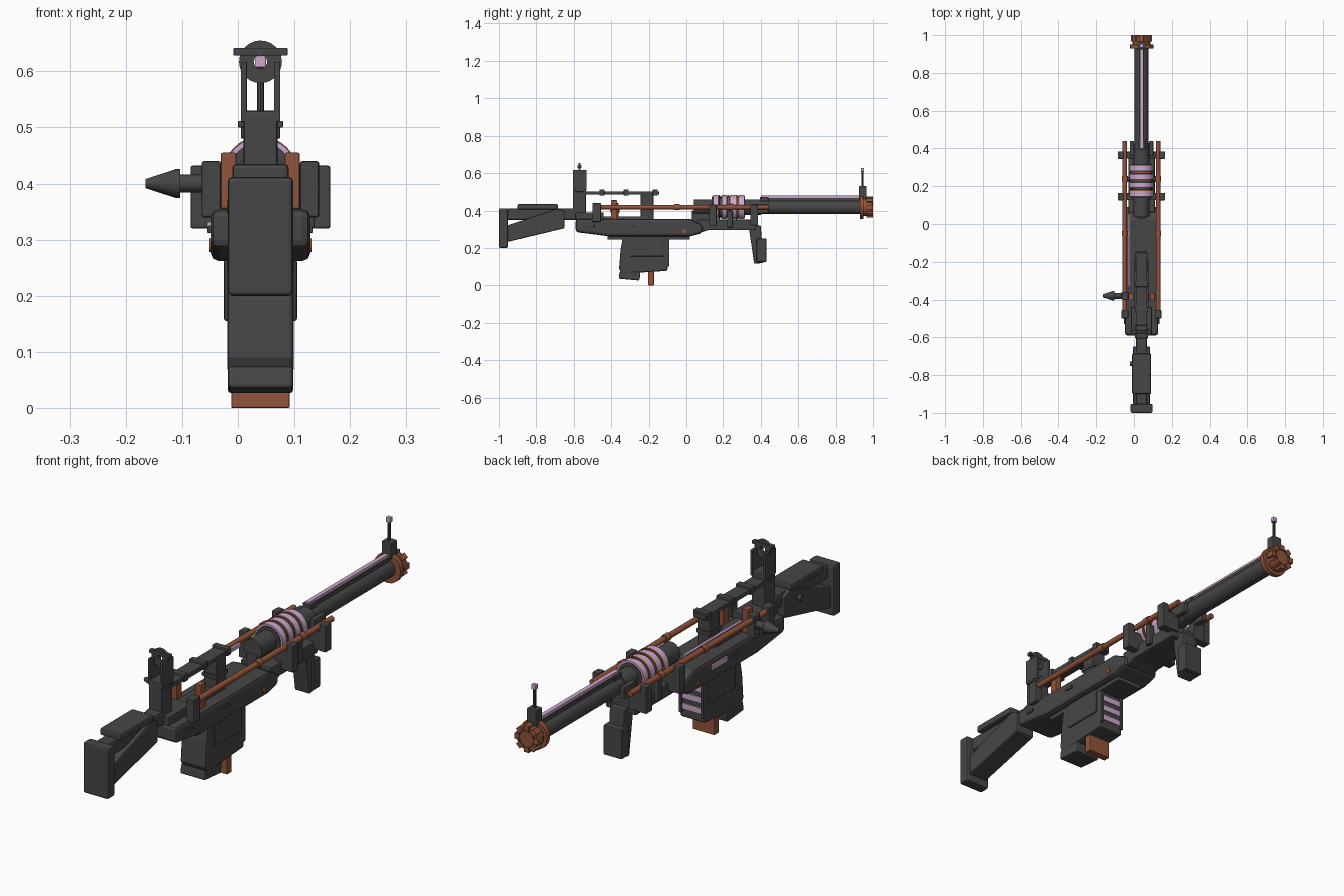
import bpy, bmesh, math
from mathutils import Matrix

if "Cube" in bpy.data.objects:
    bpy.data.objects.remove(bpy.data.objects["Cube"])

CX, BZ = 0.04, 0.418          # centre plane and bore height


def mat(name, c):
    m = bpy.data.materials.new(name)
    m.diffuse_color = (*c, 1)
    m.use_nodes = True
    m.node_tree.nodes["Principled BSDF"].inputs["Base Color"].default_value = m.diffuse_color
    return m


DARK = mat("dark_grey", (0.062, 0.062, 0.062))
RUST = mat("rust_orange", (0.29, 0.088, 0.042))
LILAC = mat("pale_lilac", (0.60, 0.40, 0.60))


def finish(bm, name, m, bevel=0.0, smooth=False):
    bmesh.ops.recalc_face_normals(bm, faces=bm.faces[:])
    me = bpy.data.meshes.new(name)
    bm.to_mesh(me)
    bm.free()
    me.materials.append(m)
    ob = bpy.data.objects.new(name, me)
    bpy.context.collection.objects.link(ob)
    if bevel:
        b = ob.modifiers.new("bevel", 'BEVEL')
        b.width, b.segments, b.limit_method = bevel, 2, 'ANGLE'
    if smooth:
        bpy.ops.object.select_all(action='DESELECT')
        ob.select_set(True)
        bpy.context.view_layer.objects.active = ob
        bpy.ops.object.shade_smooth_by_angle(angle=math.radians(35))
    return ob


def box(name, x, y, z, m=DARK, bevel=0.004):
    bm = bmesh.new()
    bmesh.ops.create_cube(bm, size=1)
    for v in bm.verts:
        v.co = [(a + b) / 2 + c * (b - a) for (a, b), c in zip((x, y, z), v.co)]
    return finish(bm, name, m, bevel)


def mid(name, half, y, z, m=DARK, bevel=0.004):
    return box(name, (CX - half, CX + half), y, z, m, bevel)


def pair(name, near, far, y, z, m=DARK, bevel=0.004):
    for side, s in (("left", -1), ("right", 1)):
        box(f"{name}_{side}", tuple(sorted((CX + s * near, CX + s * far))), y, z, m, bevel)


def profile(name, half, pts, m=DARK, bevel=0.006):
    # side outline (y, z) extruded across x
    bm = bmesh.new()
    f = bm.faces.new([bm.verts.new((CX - half, y, z)) for y, z in pts])
    r = bmesh.ops.extrude_face_region(bm, geom=[f])
    for g in r["geom"]:
        if isinstance(g, bmesh.types.BMVert):
            g.co.x += 2 * half
    return finish(bm, name, m, bevel)


def cyl(name, axis, c, r, a, b, m=DARK, n=24, r2=None, bore=0, bevel=0):
    # cylinder along an axis from a to b; c holds the other two coordinates
    bm = bmesh.new()
    bmesh.ops.create_cone(bm, cap_ends=True, segments=n, radius1=r,
                          radius2=r if r2 is None else r2, depth=b - a)
    if bore:
        top = max(bm.faces, key=lambda f: f.calc_center_median().z)
        bmesh.ops.inset_region(bm, faces=[top], thickness=bore)
        for v in top.verts:
            v.co.z -= 0.06
    h = (a + b) / 2
    if axis == 'Y':
        t = Matrix.Translation((c[0], h, c[1])) @ Matrix.Rotation(-math.pi / 2, 4, 'X')
    elif axis == 'X':
        t = Matrix.Translation((h, c[0], c[1])) @ Matrix.Rotation(math.pi / 2, 4, 'Y')
    else:
        t = Matrix.Translation((c[0], c[1], h))
    bmesh.ops.transform(bm, matrix=t, verts=bm.verts[:])
    return finish(bm, name, m, bevel, n > 10)


BORE = (CX, BZ)

# stock
mid("butt_plate", 0.058, (-1.0, -0.952), (0.20, 0.412), bevel=0.008)
profile("stock_strut", 0.045, [(-0.955, 0.232), (-0.65, 0.305), (-0.648, 0.395),
                               (-0.685, 0.41), (-0.94, 0.325), (-0.955, 0.32)])
mid("cheek_rest", 0.05, (-0.90, -0.685), (0.405, 0.435), bevel=0.007)
mid("stock_tube", 0.03, (-0.96, -0.58), (0.35, 0.41), bevel=0.01)
cyl("stock_button", 'X', (-0.74, 0.36), 0.012, -0.02, 0.0, n=12)

# receiver
profile("receiver", 0.088, [(-0.59, 0.285), (-0.41, 0.262), (0.02, 0.262), (0.09, 0.28),
                            (0.09, 0.32), (0.02, 0.355), (-0.59, 0.355)], bevel=0.014)
mid("receiver_keel", 0.06, (-0.42, 0.02), (0.245, 0.27))
mid("rear_housing", 0.055, (-0.59, -0.44), (0.35, 0.39))
mid("bolt_base", 0.04, (-0.45, -0.2), (0.35, 0.368))
pair("rod_rear_clamp", 0.07, 0.105, (-0.50, -0.455), (0.34, 0.44))
pair("side_latch", 0.085, 0.094, (-0.53, -0.49), (0.312, 0.325), bevel=0.002)
pair("side_catch", 0.085, 0.094, (-0.28, -0.24), (0.312, 0.325), bevel=0.002)
cyl("pivot_pin", 'X', (-0.01, 0.29), 0.012, CX - 0.092, CX + 0.092, RUST, 12)
box("left_label_plate", (-0.055, -0.046), (-0.2, -0.1), (0.312, 0.332), LILAC, 0)

# rear sight and carry rail
mid("sight_base", 0.03, (-0.605, -0.535), (0.35, 0.53))
mid("sight_base_band", 0.04, (-0.59, -0.55), (0.5, 0.512), bevel=0.002)
pair("sight_upright", 0.024, 0.035, (-0.605, -0.532), (0.51, 0.617), bevel=0.002)
mid("sight_bar", 0.048, (-0.58, -0.56), (0.628, 0.642), bevel=0.002)
bm = bmesh.new()
rings = [[[bm.verts.new((CX + r * math.cos(k * math.pi / 12), y, 0.617 + r * math.sin(k * math.pi / 12)))
           for k in range(24)] for r in (0.012, 0.038)] for y in (-0.575, -0.563)]
loops = [rings[0][0], rings[0][1], rings[1][1], rings[1][0]]
for i in range(4):
    p, q = loops[i], loops[(i + 1) % 4]
    for k in range(24):
        bm.faces.new((p[k], p[(k + 1) % 24], q[(k + 1) % 24], q[k]))
finish(bm, "sight_aperture", DARK)
mid("top_rail", 0.03, (-0.54, -0.145), (0.485, 0.503), bevel=0.003)
for i, y in enumerate((-0.45, -0.32, -0.165)):
    mid(f"rail_band_{i}", 0.035, (y - 0.013, y + 0.013), (0.48, 0.512), bevel=0.003)
mid("rail_post", 0.03, (-0.243, -0.175), (0.345, 0.49))
mid("rail_post_cap", 0.034, (-0.25, -0.17), (0.41, 0.425), bevel=0.002)

# side rods, tabs and charging handle
for s, side in ((-1, "left"), (1, "right")):
    x = CX + s * 0.088
    cyl(f"side_rod_{side}", 'Y', (x, BZ), 0.012, -0.46, 0.44, RUST, 12)
    for i, y in enumerate((-0.05, 0.24)):
        cyl(f"rod_collar_{side}_{i}", 'Y', (x, BZ), 0.016, y - 0.014, y + 0.014, RUST, 12)
pair("bolt_tab", 0.043, 0.07, (-0.402, -0.368), (0.355, 0.455), RUST, 0.003)
box("charging_mount", (-0.065, -0.03), (-0.40, -0.36), (0.345, 0.44))
cyl("charging_stem", 'X', (-0.38, 0.40), 0.016, -0.11, -0.06, n=12)
cyl("charging_knob_base", 'X', (-0.38, 0.40), 0.026, -0.112, -0.103, n=12)
cyl("charging_knob", 'X', (-0.38, 0.40), 0.008, -0.165, -0.11, n=12, r2=0.026)
box("guide_strip", (-0.031, -0.02), (-0.33, 0.05), (0.41, 0.425), LILAC, 0)

# barrel, muzzle and barrel rail
cyl("barrel", 'Y', BORE, 0.037, 0.04, 0.997, n=24, bore=0.01)
cyl("barrel_sleeve", 'Y', BORE, 0.042, 0.04, 0.40)
mid("barrel_foot", 0.025, (0.03, 0.13), (0.32, 0.40))
for nm, r, a, b in (("muzzle_flange", 0.062, 0.93, 0.95), ("muzzle_ring", 0.048, 0.945, 0.995)):
    cyl(nm, 'Y', BORE, r, a, b, RUST, 16, bore=0)
for k in range(8):
    lug = box(f"muzzle_lug_{k}", (-0.012, 0.012), (0.965, 1.0), (0.034, 0.056), RUST, 0.002)
    lug.matrix_world = Matrix.Translation((CX, 0, BZ)) @ Matrix.Rotation(k * math.pi / 4, 4, 'Y')
cyl("muzzle_core", 'Y', BORE, 0.036, 0.95, 1.0, n=8, bore=0.009)
mid("barrel_rail_base", 0.014, (0.41, 0.93), (0.45, 0.468), bevel=0)
mid("barrel_rail", 0.009, (0.40, 0.93), (0.466, 0.48), LILAC, 0)
mid("barrel_rail_stop", 0.02, (0.395, 0.44), (0.45, 0.472), bevel=0.002)

# front sight
mid("front_sight_block", 0.022, (0.925, 0.965), (0.46, 0.53))
cyl("front_sight_post", 'Z', (CX, 0.943), 0.006, 0.525, 0.61, n=8)
mid("front_sight_bead", 0.01, (0.935, 0.953), (0.607, 0.628), LILAC, 0.002)

# coil
cyl("coil_core", 'Y', BORE, 0.056, 0.14, 0.315)
for i in range(4):
    y = 0.16 + i * 0.046
    cyl(f"coil_ring_{i}", 'Y', BORE, 0.064, y - 0.014, y + 0.014, LILAC, 32)
    if i < 3:
        cyl(f"coil_spacer_{i}", 'Y', BORE, 0.066, y + 0.016, y + 0.023, RUST, 32)
        cyl(f"coil_band_{i}", 'Y', BORE, 0.061, y + 0.024, y + 0.031, DARK, 32)

# handguard
profile("handguard", 0.07, [(0.06, 0.275), (0.12, 0.295), (0.375, 0.295), (0.375, 0.352), (0.06, 0.352)])
for i, y in enumerate((0.145, 0.365)):
    pair(f"rod_bracket_{i}", 0.095, 0.125, (y - 0.02, y + 0.02), (0.32, 0.432))
    pair(f"bracket_arm_{i}", 0.04, 0.10, (y - 0.018, y + 0.018), (0.32, 0.40))
pair("handguard_post", 0.06, 0.085, (0.222, 0.25), (0.31, 0.40))
pair("handguard_nub", 0.04, 0.062, (0.36, 0.44), (0.385, 0.435))

# foregrip
profile("foregrip", 0.035, [(0.335, 0.32), (0.40, 0.32), (0.415, 0.12), (0.365, 0.115)])
mid("foregrip_pad", 0.042, (0.378, 0.43), (0.125, 0.25))

# magazine
profile("magazine", 0.059, [(-0.335, 0.27), (-0.10, 0.27), (-0.10, 0.078), (-0.345, 0.062),
                            (-0.358, 0.09), (-0.35, 0.19)], bevel=0.008)
profile("magazine_foot", 0.058, [(-0.36, 0.036), (-0.25, 0.026), (-0.245, 0.055),
                                 (-0.245, 0.075), (-0.355, 0.075)])
mid("magazine_collar", 0.065, (-0.30, -0.12), (0.155, 0.265), bevel=0.005)
pair("magazine_frame", 0.045, 0.058, (-0.11, -0.09), (0.10, 0.26), bevel=0.002)
for i in range(3):
    z = 0.115 + i * 0.045
    mid(f"magazine_window_{i}", 0.046, (-0.102, -0.095), (z, z + 0.025), LILAC, 0)
mid("magazine_release", 0.052, (-0.203, -0.172), (0.0, 0.08), RUST, 0.003)
